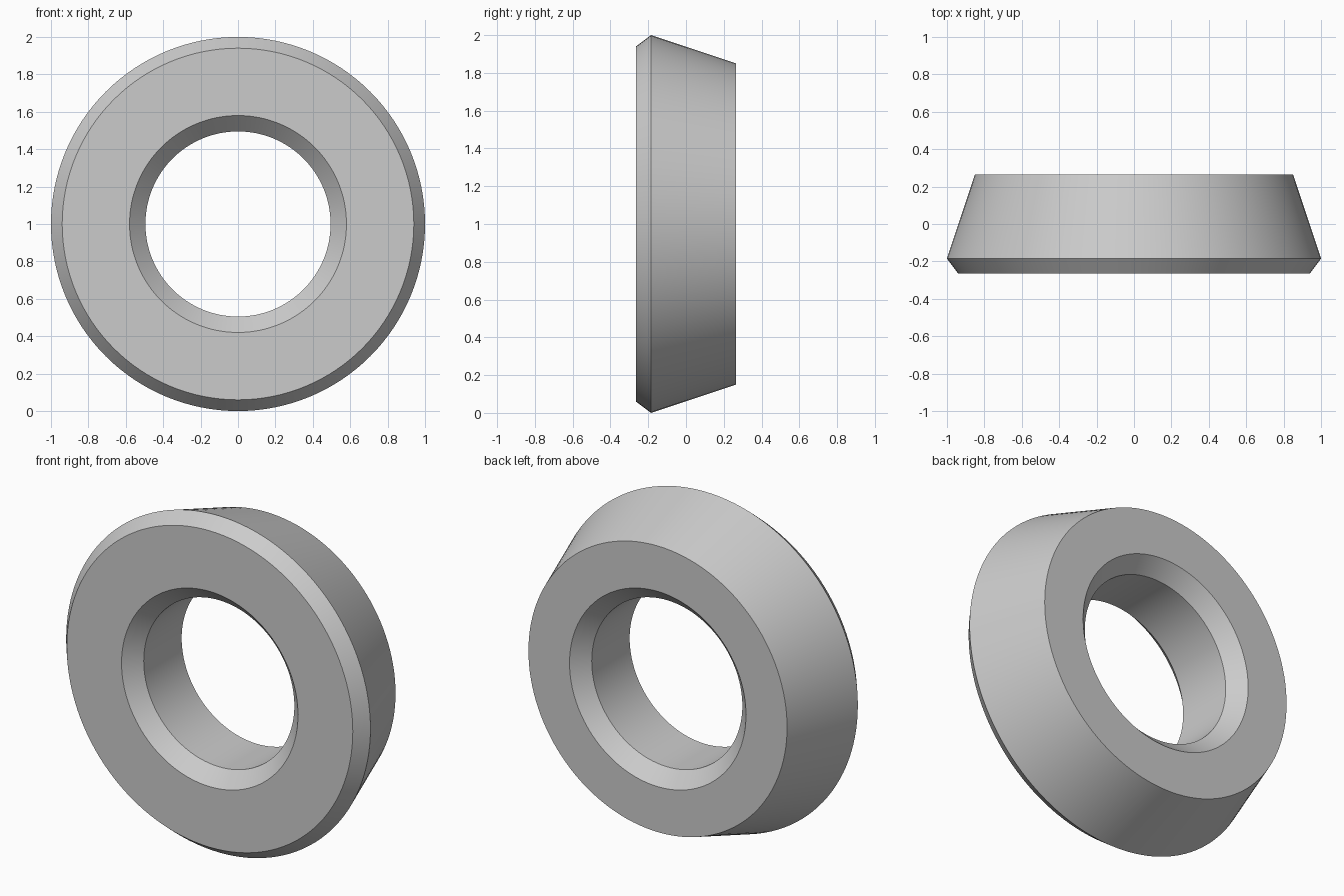
import bpy
import bmesh
import math
from mathutils import Matrix, Vector

cube = bpy.data.objects.get("Cube")
if cube:
    bpy.data.objects.remove(cube, do_unlink=True)

SEGMENTS = 128
CENTRE = Vector((0, 0, 1))

# Ring cross-section as (radius, y), closed loop
PROFILE = [
    (0.94, -0.265),   # front face, outer edge
    (1.00, -0.185),   # widest rim
    (0.85, 0.265),    # back face, outer edge
    (0.58, 0.265),    # back bore chamfer
    (0.495, 0.178),
    (0.495, -0.178),  # front bore chamfer
    (0.58, -0.265),
]

# Plain grey finish
grey = bpy.data.materials.new("plain grey")
grey.use_nodes = True
colour = (0.6, 0.6, 0.6, 1)
grey.diffuse_color = colour
grey.node_tree.nodes["Principled BSDF"].inputs["Base Color"].default_value = colour

# Revolve the cross-section around the y axis
bm = bmesh.new()
loops = []
for i in range(SEGMENTS):
    turn = Matrix.Rotation(2 * math.pi * i / SEGMENTS, 3, "Y")
    loops.append([bm.verts.new(CENTRE + turn @ Vector((0, y, r))) for r, y in PROFILE])
for i, loop in enumerate(loops):
    following = loops[(i + 1) % SEGMENTS]
    for j in range(len(PROFILE)):
        k = (j + 1) % len(PROFILE)
        bm.faces.new((loop[j], loop[k], following[k], following[j]))
bmesh.ops.recalc_face_normals(bm, faces=bm.faces)

mesh = bpy.data.meshes.new("tapered_ring")
bm.to_mesh(mesh)
bm.free()
mesh.materials.append(grey)
ring = bpy.data.objects.new("tapered_ring", mesh)
bpy.context.collection.objects.link(ring)

# Smooth round surfaces, crisp profile edges
bpy.ops.object.select_all(action="DESELECT")
ring.select_set(True)
bpy.context.view_layer.objects.active = ring
bpy.ops.object.shade_smooth_by_angle(angle=math.radians(15))
